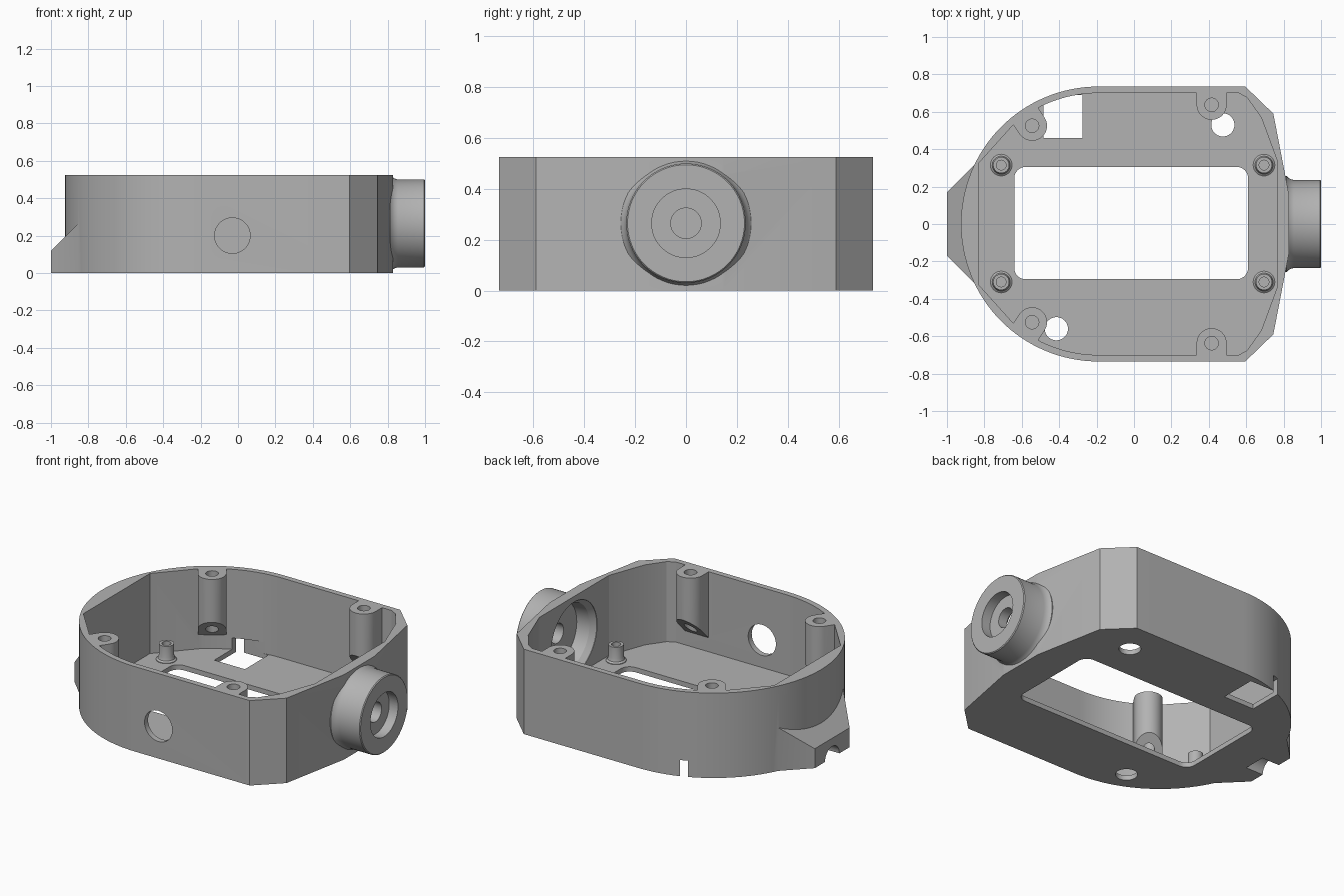
import bpy, bmesh, math
from mathutils import Matrix, Vector

cube = bpy.data.objects.get("Cube")
if cube:
    bpy.data.objects.remove(cube, do_unlink=True)

grey = bpy.data.materials.new("plain grey")
grey.use_nodes = True
grey.diffuse_color = (0.45, 0.45, 0.45, 1)
grey.node_tree.nodes["Principled BSDF"].inputs["Base Color"].default_value = (0.45, 0.45, 0.45, 1)

HEIGHT, FLOOR = 0.525, 0.03
ARC_X = -0.19          # centre of the rounded end
AXIS_Z = 0.265         # height of the cable collar


def finish(bm, name):
    bmesh.ops.remove_doubles(bm, verts=bm.verts, dist=1e-5)
    bmesh.ops.recalc_face_normals(bm, faces=bm.faces)
    mesh = bpy.data.meshes.new(name)
    bm.to_mesh(mesh)
    bm.free()
    mesh.materials.append(grey)
    ob = bpy.data.objects.new(name, mesh)
    bpy.context.collection.objects.link(ob)
    return ob


def prism(name, points, z0, z1):
    bm = bmesh.new()
    face = bm.faces.new([bm.verts.new((x, y, z0)) for x, y in points])
    new = bmesh.ops.extrude_face_region(bm, geom=[face])["geom"]
    bmesh.ops.translate(bm, vec=(0, 0, z1 - z0),
                        verts=[v for v in new if isinstance(v, bmesh.types.BMVert)])
    return finish(bm, name)


def lathe(name, profile, origin, axis="Z", steps=48):
    """Spin (radius, height) points round the chosen axis."""
    bm = bmesh.new()
    verts = [bm.verts.new((r, 0, h)) for r, h in profile]
    edges = [bm.edges.new(pair) for pair in zip(verts, verts[1:])]
    bmesh.ops.spin(bm, geom=verts + edges, cent=(0, 0, 0), axis=(0, 0, 1),
                   angle=math.tau, steps=steps, use_merge=True)
    turn = Vector((0, 0, 1)).rotation_difference(
        Vector((axis == "X", axis == "Y", axis == "Z"))).to_matrix().to_4x4()
    bm.transform(Matrix.Translation(origin) @ turn)
    return finish(bm, name)


def rod(name, r, length, origin, axis="Z"):
    return lathe(name, [(0, 0), (r, 0), (r, length), (0, length)], origin, axis)


def combine(target, tool, operation):
    mod = target.modifiers.new(operation, "BOOLEAN")
    mod.operation, mod.solver, mod.object = operation, "EXACT", tool
    bpy.context.view_layer.objects.active = target
    bpy.ops.object.modifier_apply(modifier=mod.name)
    bpy.data.objects.remove(tool, do_unlink=True)


def join(target, tool):
    combine(target, tool, "UNION")


def cut(target, tool):
    combine(target, tool, "DIFFERENCE")


def arc(cx, cy, r, a0, a1, n):
    return [(cx + r * math.cos(math.radians(a0 + (a1 - a0) * i / n)),
             cy + r * math.sin(math.radians(a0 + (a1 - a0) * i / n))) for i in range(n + 1)]


def mirrored(half):
    return half + [(x, -y) for x, y in reversed(half)]


# Outer shell: half round at one end, faceted at the other
facets = [(0.83, -0.15), (0.745, -0.59), (0.595, -0.735)]
outline = arc(ARC_X, 0, 0.735, 90, 270, 64) + facets[::-1] + [(x, -y) for x, y in facets]
housing = prism("housing", outline, 0, HEIGHT)

# Sloped bracket with a cable groove underneath
bracket = prism("bracket", mirrored([(-0.7, 0.32), (-0.85, 0.32), (-1, 0.17)]), 0, 0.3)
slope = prism("slope_cutter", [(-1.1, 0.02), (-1.1, 0.5), (-0.62, 0.5)], -0.5, 0.5)
slope.data.transform(Matrix.Rotation(math.pi / 2, 4, "X"))
cut(bracket, slope)
join(housing, bracket)
cut(housing, rod("groove_cutter", 0.07, 0.17, (-1.05, 0, 0), "X"))

# Round cable collar with a flared root
join(housing, lathe("collar", [(0, 0.77), (0.257, 0.77), (0.257, 0.815), (0.247, 0.825),
                               (0.24, 0.838), (0.235, 0.855), (0.235, 0.995),
                               (0.23, 1), (0, 1)], (0, 0, AXIS_Z), "X", 64))

# Inner cavity
cavity = mirrored([(0.765, 0.34), (0.68, 0.57), (0.605, 0.675), (0.56, 0.7)]
                  + arc(ARC_X, 0, 0.7, 90, 130, 20) + [(-0.83, 0.325)])
cut(housing, prism("cavity_cutter", cavity, FLOOR, 0.7))

# Collar bore: wide inside, stepped recess outside, small hole between
cut(housing, lathe("bore_cutter", [(0, 0.7), (0.225, 0.7), (0.225, 0.768), (0.2, 0.8),
                                   (0.19, 0.88), (0.06, 0.88), (0.06, 0.94), (0.135, 0.94),
                                   (0.135, 1.1), (0, 1.1)], (0, 0, AXIS_Z), "X"))

# Floor openings
window = (arc(0.55, 0.245, 0.06, 0, 90, 8) + arc(-0.58, 0.245, 0.06, 90, 180, 8)
          + arc(-0.58, -0.235, 0.06, 180, 270, 8) + arc(0.55, -0.235, 0.06, 270, 360, 8))
cut(housing, prism("window_cutter", window, -0.1, 0.1))
square = [(-0.485, 0.46), (-0.275, 0.46), (-0.275, 0.69), (-0.485, 0.69)]
cut(housing, prism("square_cutter", square, -0.1, 0.1))
for x, y in [(0.475, 0.53), (-0.415, -0.56)]:
    cut(housing, rod("floor_hole_cutter", 0.062, 0.2, (x, y, -0.1)))

# Round hole in the front wall
cut(housing, rod("side_hole_cutter", 0.095, 0.3, (-0.03, -0.85, 0.2), "Y"))

# Lid screw bosses hanging on the wall, with slanted undersides
for x, y in [(0.415, 0.637), (0.415, -0.637), (-0.545, 0.525), (-0.545, -0.525)]:
    out = math.atan2(y, x - ARC_X) if x < 0 else math.copysign(math.pi / 2, y)
    place = Matrix.Translation((x, y, 0)) @ Matrix.Rotation(out, 4, "Z")
    reach = 0.073
    shape = arc(0, 0, 0.08, 90, 270, 24) + [(reach, -0.08), (reach, 0.08)]
    boss = prism("screw_boss", shape, 0.05, HEIGHT)
    # 45 degree underside, lowest at the wall
    under = prism("underside_cutter", [(-0.2, 0.38), (-0.2, -0.2), (0.38, -0.2)], -0.2, 0.2)
    under.data.transform(Matrix.Rotation(math.pi / 2, 4, "X"))
    cut(boss, under)
    cut(boss, rod("screw_hole_cutter", 0.036, 1, (0, 0, -0.2)))
    boss.data.transform(place)
    join(housing, boss)

# Small standoffs on the floor, flared at the foot
for x in (-0.71, 0.695):
    for y in (-0.31, 0.315):
        standoff = lathe("standoff", [(0, 0.01), (0.058, 0.01), (0.058, FLOOR + 0.004),
                                      (0.048, FLOOR + 0.012), (0.043, FLOOR + 0.03),
                                      (0.043, 0.13), (0, 0.13)], (x, y, 0), steps=32)
        cut(standoff, rod("pin_hole_cutter", 0.026, 0.2, (x, y, 0.04)))
        join(housing, standoff)

# Smooth the curved walls, keep the corners crisp
bpy.ops.object.select_all(action="DESELECT")
housing.select_set(True)
bpy.context.view_layer.objects.active = housing
bpy.ops.object.shade_smooth_by_angle(angle=math.radians(20))
